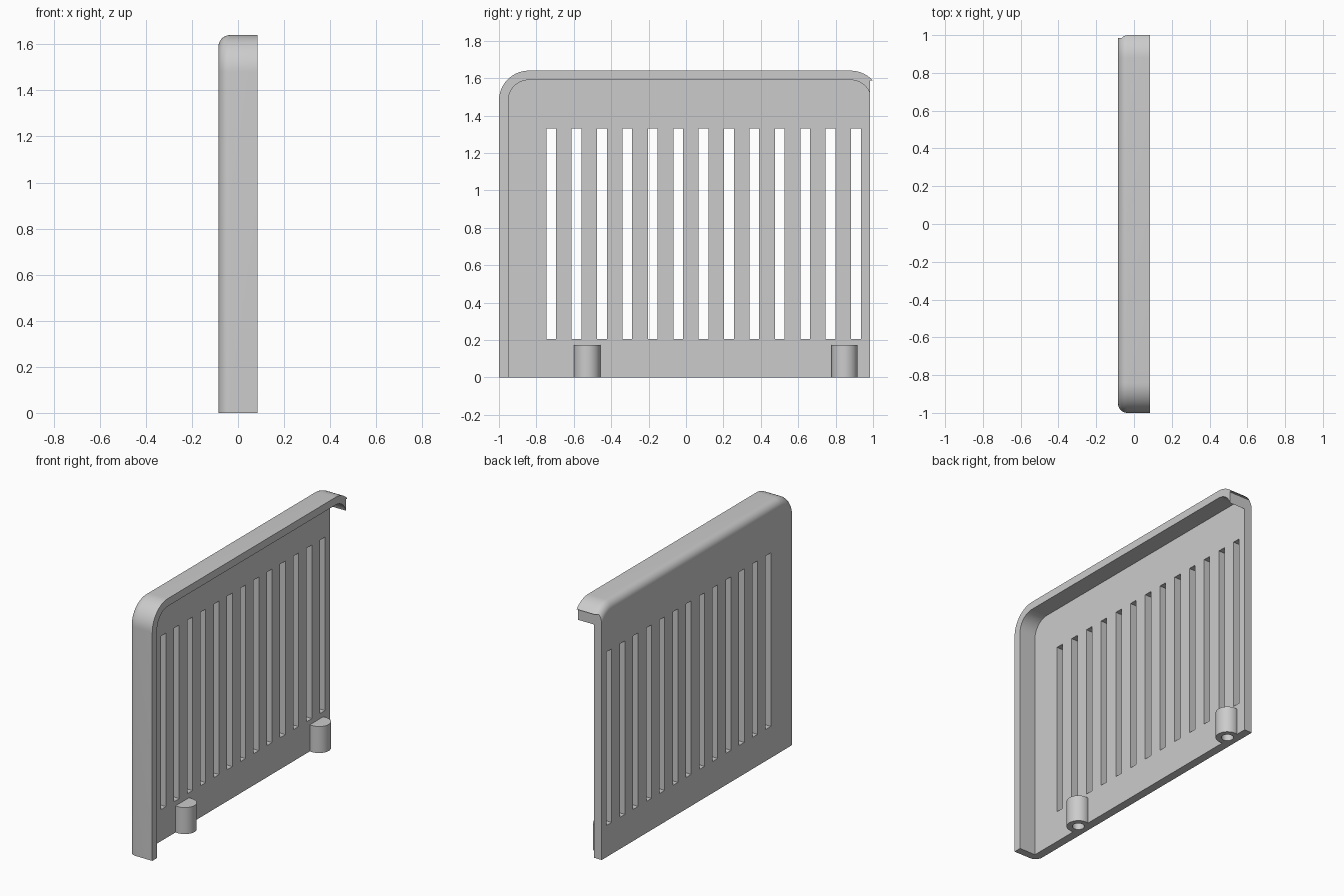
import bpy, bmesh, math

cube = bpy.data.objects.get("Cube")
if cube:
    bpy.data.objects.remove(cube, do_unlink=True)

GREY = (0.6, 0.6, 0.6, 1)
mat = bpy.data.materials.new("plain grey")
mat.use_nodes = True
mat.diffuse_color = GREY
mat.node_tree.nodes["Principled BSDF"].inputs["Base Color"].default_value = GREY

TOP, CORNER, WALL = 1.64, 0.16, 0.05
BACK, OPEN, FLOOR = -0.085, 0.085, -0.03     # x of outer face, open rim, inner face
END = 0.985                                  # y where the panel is cut off
BOSS_X, BOSS_Y = -0.012, (-0.528, 0.848)


def make(name, bm):
    bmesh.ops.recalc_face_normals(bm, faces=bm.faces)
    mesh = bpy.data.meshes.new(name)
    bm.to_mesh(mesh)
    bm.free()
    mesh.materials.append(mat)
    ob = bpy.data.objects.new(name, mesh)
    bpy.context.collection.objects.link(ob)
    return ob


def outline(inset, bottom=0.0, steps=14):
    """Arch-shaped outline (y, z) with rounded upper corners."""
    r = CORNER - inset
    pts = [(-1 + inset, bottom)]
    for cy, start in ((-1 + CORNER, math.pi), (0.88, math.pi / 2)):
        for i in range(steps + 1):
            a = start - i / steps * math.pi / 2
            pts.append((cy + r * math.cos(a), TOP - CORNER + r * math.sin(a)))
    return pts + [(0.88 + r, bottom)]


def loft(bm, sections):
    """Skin closed loops of equal length and cap both ends."""
    rings = [[bm.verts.new(p) for p in s] for s in sections]
    for a, b in zip(rings, rings[1:]):
        for i in range(len(a)):
            j = (i + 1) % len(a)
            bm.faces.new((a[i], a[j], b[j], b[i]))
    bm.faces.new(rings[0])
    bm.faces.new(rings[-1])


def box(bm, x, y, z):
    loft(bm, [[(u, y[0], z[0]), (u, y[1], z[0]), (u, y[1], z[1]), (u, y[0], z[1])] for u in x])


def circle(y, z, r, n=40):
    return [(BOSS_X + r * math.cos(math.tau * i / n), y + r * math.sin(math.tau * i / n), z)
            for i in range(n)]


def cut(target, bm):
    """Subtract a temporary cutter from the target."""
    cutter = make("cutter", bm)
    cutter.hide_render = True
    mod = target.modifiers.new("cut", "BOOLEAN")
    mod.operation, mod.solver, mod.object = "DIFFERENCE", "EXACT", cutter
    bpy.context.view_layer.objects.active = target
    bpy.ops.object.modifier_apply(modifier=mod.name)
    bpy.data.objects.remove(cutter, do_unlink=True)


def smooth(ob):
    bpy.ops.object.select_all(action="DESELECT")
    ob.select_set(True)
    bpy.context.view_layer.objects.active = ob
    bpy.ops.object.shade_smooth_by_angle(angle=math.radians(30))


# Panel body with a rounded outer edge
bm = bmesh.new()
levels = [(OPEN, 0)]
for i in range(9):
    a = i / 8 * math.pi / 2
    levels.append((BACK + WALL * (1 - math.sin(a)), WALL * (1 - math.cos(a))))
loft(bm, [[(x, y, z) for y, z in outline(d)] for x, d in levels])
panel = make("vent_panel", bm)

# Hollow inside, leaving the rim
bm = bmesh.new()
loft(bm, [[(x, y, z) for y, z in outline(WALL, -0.1)] for x in (FLOOR, 0.2)])
cut(panel, bm)

# Cut-off end beneath the overhanging lip
bm = bmesh.new()
box(bm, (-0.2, 0.2), (END, 1.2), (-0.1, 1.586))
cut(panel, bm)

# Row of vent slots
bm = bmesh.new()
for i in range(13):
    y = -0.721 + i * 0.1358
    box(bm, (-0.2, 0.0), (y - 0.026, y + 0.026), (0.205, 1.33))
cut(panel, bm)

# Bores for the pegs
bm = bmesh.new()
for y in BOSS_Y:
    loft(bm, [circle(y, z, 0.036) for z in (-0.1, 0.13)])
cut(panel, bm)
smooth(panel)

# Hollow mounting bosses
for name, y in zip(("front_boss", "rear_boss"), BOSS_Y):
    bm = bmesh.new()
    loft(bm, [circle(y, z, r) for z, r in ((0.13, 0.036), (0, 0.036), (0, 0.07), (0.172, 0.07))])
    smooth(make(name, bm))
